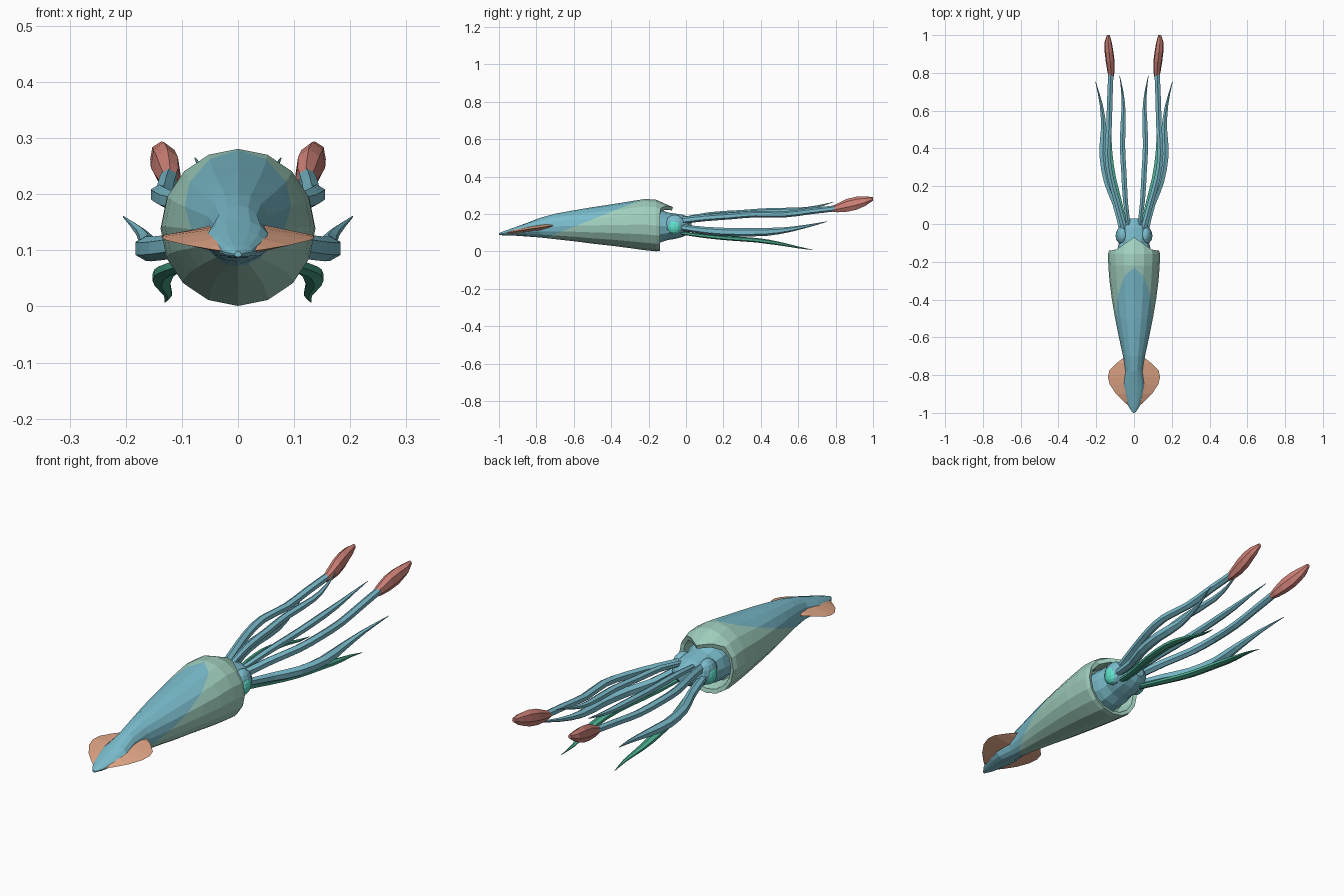
import bpy, bmesh, math
from mathutils import Vector

cube = bpy.data.objects.get("Cube")
if cube:
    bpy.data.objects.remove(cube, do_unlink=True)


def material(name, rgb):
    linear = [((c / 255 + 0.055) / 1.055) ** 2.4 for c in rgb] + [1]
    m = bpy.data.materials.new(name)
    m.use_nodes = True
    m.diffuse_color = linear
    m.node_tree.nodes["Principled BSDF"].inputs["Base Color"].default_value = linear
    return m


blue = material("sea blue", (122, 188, 204))
pale = material("pale green", (160, 207, 190))
orange = material("fin orange", (224, 165, 134))
red = material("club red", (207, 130, 120))
green = material("deep green", (74, 170, 143))
teal = material("eye teal", (95, 227, 204))


def spline(points, steps=2):
    """Catmull-Rom refinement of a list of tuples."""
    p = [Vector(q) for q in points]
    p = [p[0] * 2 - p[1]] + p + [p[-1] * 2 - p[-2]]
    out = []
    for a, b, c, d in zip(p, p[1:], p[2:], p[3:]):
        for i in range(steps):
            t = i / steps
            out.append(b + (c - a) * t / 2 + (a - b * 2.5 + c * 2 - d / 2) * t * t
                       + ((b - c) * 1.5 + (d - a) / 2) * t ** 3)
    return out + [p[-2]]


def loft(name, rings, sides, *mats):
    """Skin closed elliptic rings (x, y, z, half width, half height) along y."""
    bm = bmesh.new()
    loops = []
    for x, y, z, rx, rz in rings:
        angles = [math.tau * i / sides for i in range(sides)]
        loops.append([bm.verts.new((x + rx * math.sin(a), y, z + rz * math.cos(a)))
                      for a in angles])
    for a, b in zip(loops, loops[1:]):
        for i in range(sides):
            j = (i + 1) % sides
            bm.faces.new((a[i], a[j], b[j], b[i]))
    bm.faces.new(loops[0])
    bm.faces.new(loops[-1])
    bmesh.ops.recalc_face_normals(bm, faces=bm.faces)
    mesh = bpy.data.meshes.new(name)
    bm.to_mesh(mesh)
    bm.free()
    for m in mats:
        mesh.materials.append(m)
    obj = bpy.data.objects.new(name, mesh)
    bpy.context.collection.objects.link(obj)
    return obj


# Mantle: y, half width, bottom, top; the last rings fold inward at the opening
profile = [(-1, .006, .088, .098), (-.97, .027, .086, .11), (-.9, .05, .084, .135),
           (-.85, .058, .08, .153), (-.78, .047, .075, .18), (-.7, .058, .066, .202),
           (-.6, .08, .055, .22), (-.5, .1, .042, .237), (-.4, .117, .031, .252),
           (-.3, .13, .018, .268), (-.22, .136, .007, .281), (-.16, .138, .001, .277)]
rings = [(0, y, (lo + hi) / 2, w, (hi - lo) / 2) for y, w, lo, hi in profile]
rings += [(0, -.14, .137, .132, .135), (0, -.145, .137, .116, .118), (0, -.2, .137, .1, .1)]
mantle = loft("mantle", rings, 16, pale, blue)
bm = bmesh.new()
bm.from_mesh(mantle.data)
for v in bm.verts:
    # Pointed lobe over the neck
    if v.co.y > -.15 and v.co.z > .19:
        k = max(0, 1 - abs(v.co.x) / .1)
        v.co.y += .07 * k
        v.co.z -= .035 * k
# Slanted cut between the blue back and the pale belly and collar
origin, normal = Vector((0, -.4, .212)), Vector((0, -.4, 1))
bmesh.ops.bisect_plane(bm, geom=bm.verts[:] + bm.edges[:] + bm.faces[:],
                       plane_co=origin, plane_no=normal)
for f in bm.faces:
    f.material_index = int((f.calc_center_median() - origin).dot(normal) > 0)
bm.to_mesh(mantle.data)
bm.free()

# Tail fins: one thin lens passing through the mantle
fin_outline = [(-.7, .045, .14), (-.735, .09, .135), (-.775, .13, .128), (-.81, .138, .124),
               (-.85, .128, .118), (-.9, .095, .11), (-.94, .055, .103), (-.97, .02, .098)]
loft("tail_fins", [(0, y, z, w, min(.02, w * .28)) for y, w, z in fin_outline], 4, orange)

# Head and neck
loft("head", [(0, -.22, .137, .095, .095), (0, -.14, .137, .09, .09),
              (0, -.1, .135, .08, .074), (0, -.06, .135, .084, .068),
              (0, -.02, .137, .08, .06), (0, .01, .14, .06, .047),
              (0, .03, .14, .03, .025)], 12, blue)


def arm(name, points, radius, mat, taper=True, flatness=1):
    path = spline(points)
    rings = []
    for i, p in enumerate(path):
        t = i / (len(path) - 1)
        r = radius * (min(.75 + t, 1, 2.2 * (1 - t) + .06) if taper else 1 - .15 * t)
        rings.append((*p, r, r * flatness))
    loft(name, rings, 6, mat)


def ball(name, location, scale, mat):
    bpy.ops.mesh.primitive_uv_sphere_add(segments=12, ring_count=8, radius=1,
                                         location=location)
    obj = bpy.context.object
    obj.name = name
    obj.scale = scale
    obj.data.materials.append(mat)


for s, side in ((1, "left"), (-1, "right")):
    def path(*pts):
        return [(s * x, y, z) for x, y, z in pts]

    # Eye set in a fleshy lid
    ball(side + "_eyelid", (s * .06, -.06, .143), (.034, .054, .054), blue)
    ball(side + "_eye", (s * .07, -.062, .134), (.028, .04, .043), teal)

    # Four arms, from the top of the head downward
    arm(side + "_upper_arm", path((.026, -.03, .17), (.045, .12, .195), (.054, .28, .205),
        (.061, .42, .215), (.056, .6, .222), (.062, .7, .24), (.077, .79, .265)), .016, blue)
    arm(side + "_long_tentacle", path((.05, -.03, .165), (.085, .1, .18), (.123, .24, .19),
        (.14, .37, .2), (.132, .52, .198), (.128, .66, .215), (.122, .81, .232)),
        .019, blue, taper=False)
    arm(side + "_side_arm", path((.065, -.03, .13), (.095, .1, .112), (.14, .22, .104),
        (.164, .36, .103), (.16, .5, .11), (.173, .63, .132), (.204, .755, .16)), .022, blue)
    arm(side + "_lower_arm", path((.045, -.03, .1), (.075, .1, .083), (.112, .24, .07),
        (.132, .38, .06), (.135, .5, .042), (.125, .6, .022), (.13, .68, .008)),
        .02, green, flatness=.6)

    # Club at the end of the long tentacle
    loft(side + "_tentacle_club", [(s * x, y, z, w, h) for x, y, z, w, h in (
        (.121, .775, .226, .013, .014), (.122, .81, .232, .02, .025),
        (.126, .86, .245, .024, .036), (.132, .91, .256, .024, .037),
        (.137, .96, .268, .02, .026), (.136, 1, .281, .008, .01))], 7, red)
